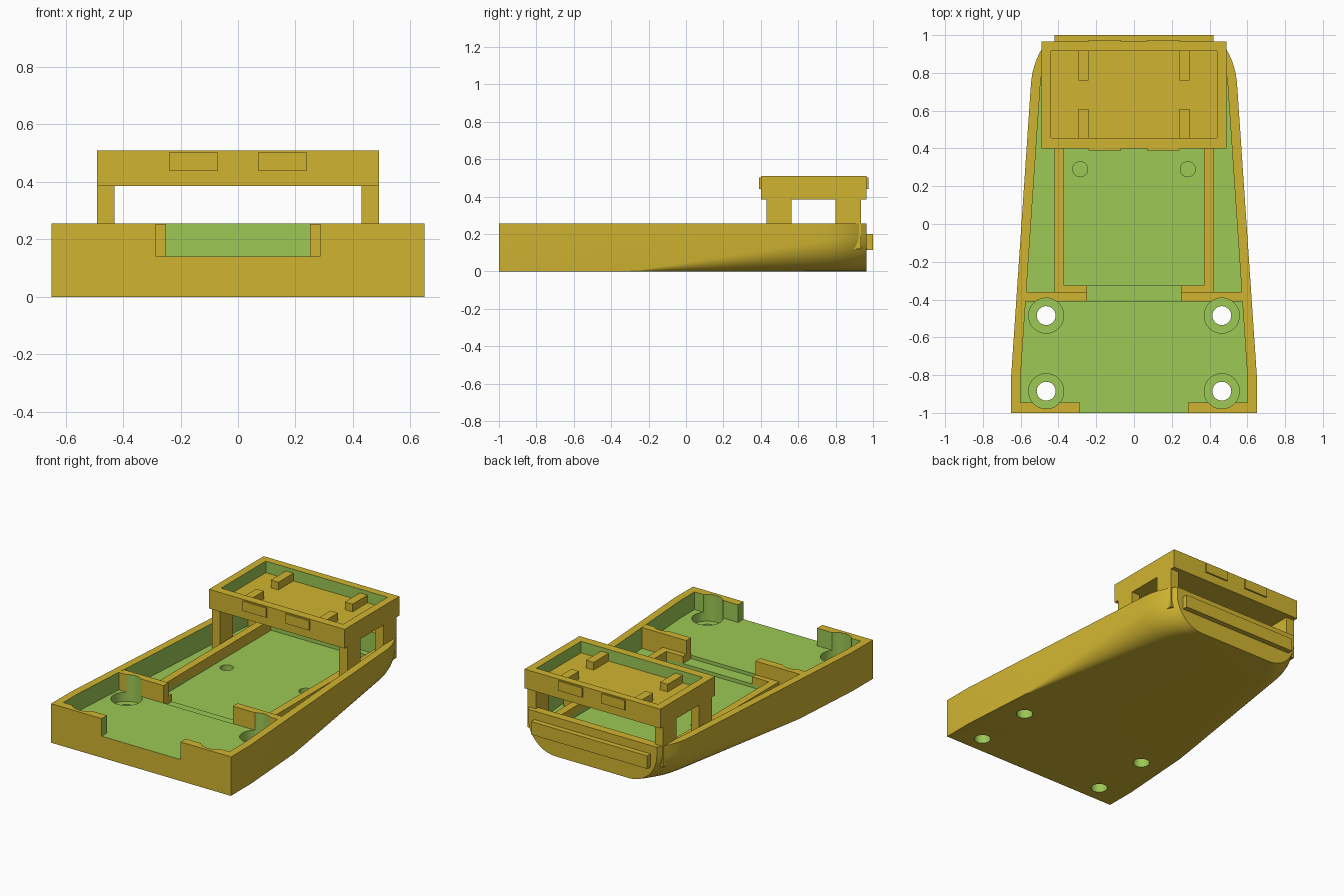
import bpy, bmesh, math

if "Cube" in bpy.data.objects:
    bpy.data.objects.remove(bpy.data.objects["Cube"])


def material(name, rgb):
    m = bpy.data.materials.new(name)
    m.use_nodes = True
    m.diffuse_color = (*rgb, 1)
    m.node_tree.nodes["Principled BSDF"].inputs["Base Color"].default_value = (*rgb, 1)
    return m


SKIN, CUT = 0, 1
MATS = [material("mustard_yellow", (0.63, 0.455, 0.03)),
        material("leaf_green", (0.333, 0.578, 0.091))]


def finish(bm, name, mat=SKIN):
    bmesh.ops.recalc_face_normals(bm, faces=bm.faces)
    me = bpy.data.meshes.new(name)
    for f in bm.faces:
        f.material_index = mat
    bm.to_mesh(me)
    bm.free()
    for m in MATS:
        me.materials.append(m)
    ob = bpy.data.objects.new(name, me)
    bpy.context.collection.objects.link(ob)
    return ob


def prism(name, outline, z0, z1, mat=SKIN):
    bm = bmesh.new()
    face = bm.faces.new([bm.verts.new((x, y, z0)) for x, y in outline])
    top = bmesh.ops.extrude_face_region(bm, geom=[face])["geom"]
    for v in top:
        if isinstance(v, bmesh.types.BMVert):
            v.co.z = z1
    return finish(bm, name, mat)


def box(name, x0, x1, y0, y1, z0, z1, mat=SKIN):
    return prism(name, [(x0, y0), (x1, y0), (x1, y1), (x0, y1)], z0, z1, mat)


def disc(name, x, y, r, z0, z1, mat=CUT):
    ring = [math.tau * i / 40 for i in range(40)]
    return prism(name, [(x + r * math.cos(a), y + r * math.sin(a)) for a in ring], z0, z1, mat)


def carve(ob, cutter, keep=False):
    mod = ob.modifiers.new("carve", 'BOOLEAN')
    mod.operation, mod.solver, mod.object = 'DIFFERENCE', 'EXACT', cutter
    bpy.context.view_layer.objects.active = ob
    bpy.ops.object.modifier_apply(modifier=mod.name)
    if not keep:
        bpy.data.objects.remove(cutter)


def smooth(ob):
    bpy.ops.object.select_all(action='DESELECT')
    ob.select_set(True)
    bpy.context.view_layer.objects.active = ob
    bpy.ops.object.shade_smooth_by_angle(angle=math.radians(30))


def half_width(y):
    if y < -0.8:
        return 0.65
    if y < 0.75:
        return 0.65 - 0.105 * (y + 0.8) / 1.55
    t = (y - 0.75) / 0.215
    return 0.545 - 0.015 * t - 0.065 * t * t


DECK, REAR = 0.255, 0.965

# hull: lofted sections whose lower corners round off toward the rear
bm = bmesh.new()
stations = [-1, -0.8] + [-0.3 + 0.105 * i for i in range(11)] + [0.8, 0.85, 0.89, 0.93, REAR]
rings = []
for y in stations:
    w, r = half_width(y), max(0.002, 0.2 * (y + 0.3) / 1.265)
    arc = [math.pi / 2 * i / 10 for i in range(11)]
    side = [(w, DECK)] + [(w - r + r * math.cos(a), r - r * math.sin(a)) for a in arc]
    section = side + [(-x, z) for x, z in reversed(side)]
    rings.append([bm.verts.new((x, y, z)) for x, z in section])
for a, b in zip(rings, rings[1:]):
    for i in range(len(a)):
        j = (i + 1) % len(a)
        bm.faces.new((a[i], a[j], b[j], b[i]))
bm.faces.new(rings[0])
bm.faces.new(rings[-1])
hull = finish(bm, "hull")


def cavity(y0, y1, floor):
    ys = [y0] + [y for y in stations if y0 < y < y1] + [y1]
    right = [(half_width(y) - 0.05, y) for y in ys]
    return prism("cavity", right + [(-x, y) for x, y in reversed(right)], floor, 0.4, CUT)


# hull interior: front bay, rear bay, sunken well and front notch
carve(hull, cavity(-0.945, -0.4, 0.14))
carve(hull, cavity(-0.41, 0.91, 0.118))
carve(hull, box("well", -0.37, 0.37, -0.325, 0.87, 0.095, 0.4, CUT))
carve(hull, box("notch", -0.285, 0.285, -1.1, -0.9, 0.14, 0.4, CUT))

for s, side in ((1, "left"), (-1, "right")):
    # bulkhead with a central gap
    wall = prism(side + "_bulkhead",
                 [(s * 0.25, -0.41), (s * 0.6, -0.41), (s * 0.595, -0.36), (s * 0.25, -0.36)],
                 0.11, DECK - 0.001)
    # screw holes with counterbores that bite into the walls
    for y in (-0.485, -0.885):
        carve(hull, disc("screw_hole", s * 0.465, y, 0.05, -0.1, 0.4))
        bore = disc("counterbore", s * 0.465, y, 0.093, 0.08, 0.4)
        carve(hull, bore, keep=True)
        if y > -0.6:
            carve(wall, bore, keep=True)
        bpy.data.objects.remove(bore)
    carve(hull, disc("pin_hole", s * 0.285, 0.29, 0.04, 0.05, 0.2))
    smooth(wall)
    # low L-shaped lip around the well
    prism(side + "_well_lip",
          [(s * x, y) for x, y in ((0.25, -0.365), (0.42, -0.365), (0.42, 0.92),
                                   (0.37, 0.92), (0.37, -0.325), (0.25, -0.325))], 0.09, 0.165)
    # roof legs
    for y0, y1, z0, end in ((0.43, 0.565, 0.1, "front"), (0.8, 0.935, 0.12, "rear")):
        x0, x1 = sorted((s * 0.43, s * 0.49))
        box(f"{side}_{end}_leg", x0, x1, y0, y1, z0, 0.39)
    # pegs inside the roof tray and tabs outside it
    for y0, y1, t0, t1, end in ((0.45, 0.61, 0.39, 0.41, "front"),
                                (0.76, 0.92, 0.95, 0.975, "rear")):
        x0, x1 = sorted((s * 0.24, s * 0.295))
        box(f"{side}_{end}_peg", x0, x1, y0, y1, 0.43, 0.485)
        x0, x1 = sorted((s * 0.07, s * 0.24))
        box(f"{side}_{end}_tab", x0, x1, t0, t1, 0.44, 0.503)
smooth(hull)

# roof tray: green inner walls, yellow floor
roof = box("roof_tray", -0.49, 0.49, 0.4, 0.965, 0.385, 0.51)
tray = box("tray_cutter", -0.44, 0.44, 0.455, 0.915, 0.435, 0.7, CUT)
for f in tray.data.polygons:
    if abs(f.normal.z) > 0.9:
        f.material_index = SKIN
carve(roof, tray)

# rear bumper bar
box("rear_bar", -0.42, 0.42, 0.95, 1.0, 0.115, 0.2)
